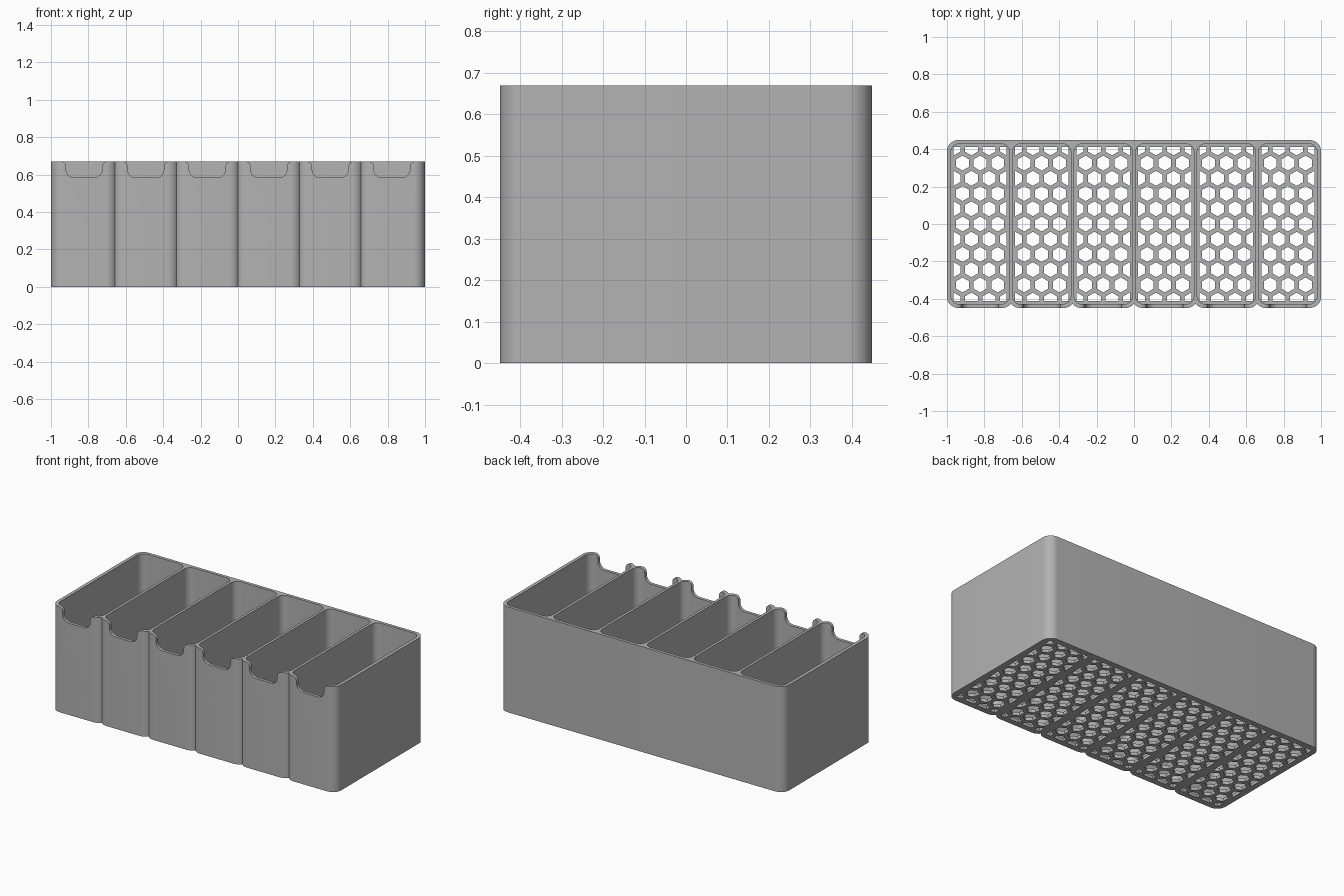
import bpy
import bmesh
from math import acos, cos, pi, radians, sin
from mathutils import Vector

if "Cube" in bpy.data.objects:
    bpy.data.objects.remove(bpy.data.objects["Cube"], do_unlink=True)

CELLS, PITCH, HEIGHT, FLOOR = 6, 0.329, 0.67, 0.02
HALF_X, HALF_Y, RADIUS = 1.0, 0.449, 0.06
CELL_X, CELL_Y, CELL_R = 0.156, 0.429, 0.045
HEX_PITCH, HEX_R = 0.094, 0.04
ROW_PITCH = HEX_PITCH * cos(pi / 6)
CENTRES = [(i - (CELLS - 1) / 2) * PITCH for i in range(CELLS)]

grey = bpy.data.materials.new("matte grey")
grey.use_nodes = True
grey.diffuse_color = (0.45, 0.45, 0.45, 1)
grey.node_tree.nodes["Principled BSDF"].inputs["Base Color"].default_value = (0.45, 0.45, 0.45, 1)


def arc(cx, cy, r, start, end, steps=10):
    angles = [start + (end - start) * k / steps for k in range(steps + 1)]
    return [(cx + r * cos(a), cy + r * sin(a)) for a in angles]


def rounded_rect(cx, hx, hy, r):
    corners = [(1, 1), (-1, 1), (-1, -1), (1, -1)]
    return [p for k, (sx, sy) in enumerate(corners)
            for p in arc(cx + sx * (hx - r), sy * (hy - r), r, k * pi / 2, (k + 1) * pi / 2)]


def prisms(name, outlines, start, depth, clips=()):
    """Extrude outlines along depth, after trimming them by clip planes."""
    bm = bmesh.new()
    for outline in outlines:
        bm.faces.new([bm.verts.new(Vector(p) + start) for p in outline])
    for point, normal in clips:
        bmesh.ops.bisect_plane(bm, geom=bm.verts[:] + bm.edges[:] + bm.faces[:],
                               plane_co=point, plane_no=normal, clear_outer=True)
    extruded = bmesh.ops.extrude_face_region(bm, geom=bm.faces[:], use_keep_orig=True)
    moved = [g for g in extruded["geom"] if isinstance(g, bmesh.types.BMVert)]
    bmesh.ops.translate(bm, verts=moved, vec=depth)
    bmesh.ops.recalc_face_normals(bm, faces=bm.faces[:])
    mesh = bpy.data.meshes.new(name)
    bm.to_mesh(mesh)
    bm.free()
    mesh.materials.append(grey)
    obj = bpy.data.objects.new(name, mesh)
    bpy.context.collection.objects.link(obj)
    return obj


def cut(target, cutter):
    cutter.hide_render = True
    mod = target.modifiers.new(cutter.name, "BOOLEAN")
    mod.operation, mod.solver, mod.object = "DIFFERENCE", "EXACT", cutter
    bpy.context.view_layer.objects.active = target
    bpy.ops.object.modifier_apply(modifier=mod.name)
    bpy.data.objects.remove(cutter, do_unlink=True)


# Outer body: straight back, one rounded bulge per compartment along the front
half = HALF_X - CENTRES[-1]
groove = acos((PITCH / 2 - half + RADIUS) / RADIUS)
outline = []
for i, cx in enumerate(CENTRES):
    left = pi if i == 0 else pi + groove
    right = 2 * pi if i == CELLS - 1 else 2 * pi - groove
    bulge = arc(cx - half + RADIUS, RADIUS - HALF_Y, RADIUS, left, 1.5 * pi)
    bulge += arc(cx + half - RADIUS, RADIUS - HALF_Y, RADIUS, 1.5 * pi, right)
    outline += bulge if i == 0 else bulge[1:]
outline += arc(HALF_X - RADIUS, HALF_Y - RADIUS, RADIUS, 0, pi / 2)
outline += arc(RADIUS - HALF_X, HALF_Y - RADIUS, RADIUS, pi / 2, pi)
body = prisms("divided_bin", [[(x, y, 0) for x, y in outline]],
              Vector((0, 0, 0)), Vector((0, 0, HEIGHT)))

# Compartments
cells = [[(x, y, 0) for x, y in rounded_rect(cx, CELL_X, CELL_Y, CELL_R)] for cx in CENTRES]
cut(body, prisms("compartments", cells, Vector((0, 0, FLOOR)), Vector((0, 0, 1))))

# Finger notches in the front wall, flared at the rim and rounded at the base
notch_x, flare, base_r, notch_z = 0.097, 0.028, 0.045, 0.583
right_side = arc(notch_x - base_r, notch_z + base_r, base_r, -pi / 2, 0)
right_side += arc(notch_x + flare, HEIGHT - flare, flare, pi, pi / 2)
right_side.append((notch_x + flare, HEIGHT + 0.1))
profile = right_side + [(-x, z) for x, z in reversed(right_side)]
notches = [[(cx + x, 0, z) for x, z in profile] for cx in CENTRES]
cut(body, prisms("finger_notches", notches, Vector((0, -0.5, 0)), Vector((0, 0.11, 0))))

# Honeycomb drain holes, trimmed to a rectangle in each compartment floor
for cx in CENTRES:
    hexes = []
    for row in range(-5, 6):
        for col in range(-2, 3):
            x = cx + (col + (row % 2) / 2) * HEX_PITCH
            if abs(x - cx) < 0.15:
                hexes.append([(x + HEX_R * sin(k * pi / 3), row * ROW_PITCH + HEX_R * cos(k * pi / 3), 0)
                              for k in range(6)])
    clips = [((cx + s * 0.142, 0, 0), (s, 0, 0)) for s in (-1, 1)]
    clips += [((0, s * 0.413, 0), (0, s, 0)) for s in (-1, 1)]
    cut(body, prisms("drain_holes", hexes, Vector((0, 0, -0.1)), Vector((0, 0, 0.2)), clips))

# Smooth the rounded corners, keep rims sharp
bpy.ops.object.select_all(action="DESELECT")
body.select_set(True)
bpy.context.view_layer.objects.active = body
bpy.ops.object.shade_smooth_by_angle(angle=radians(30))
